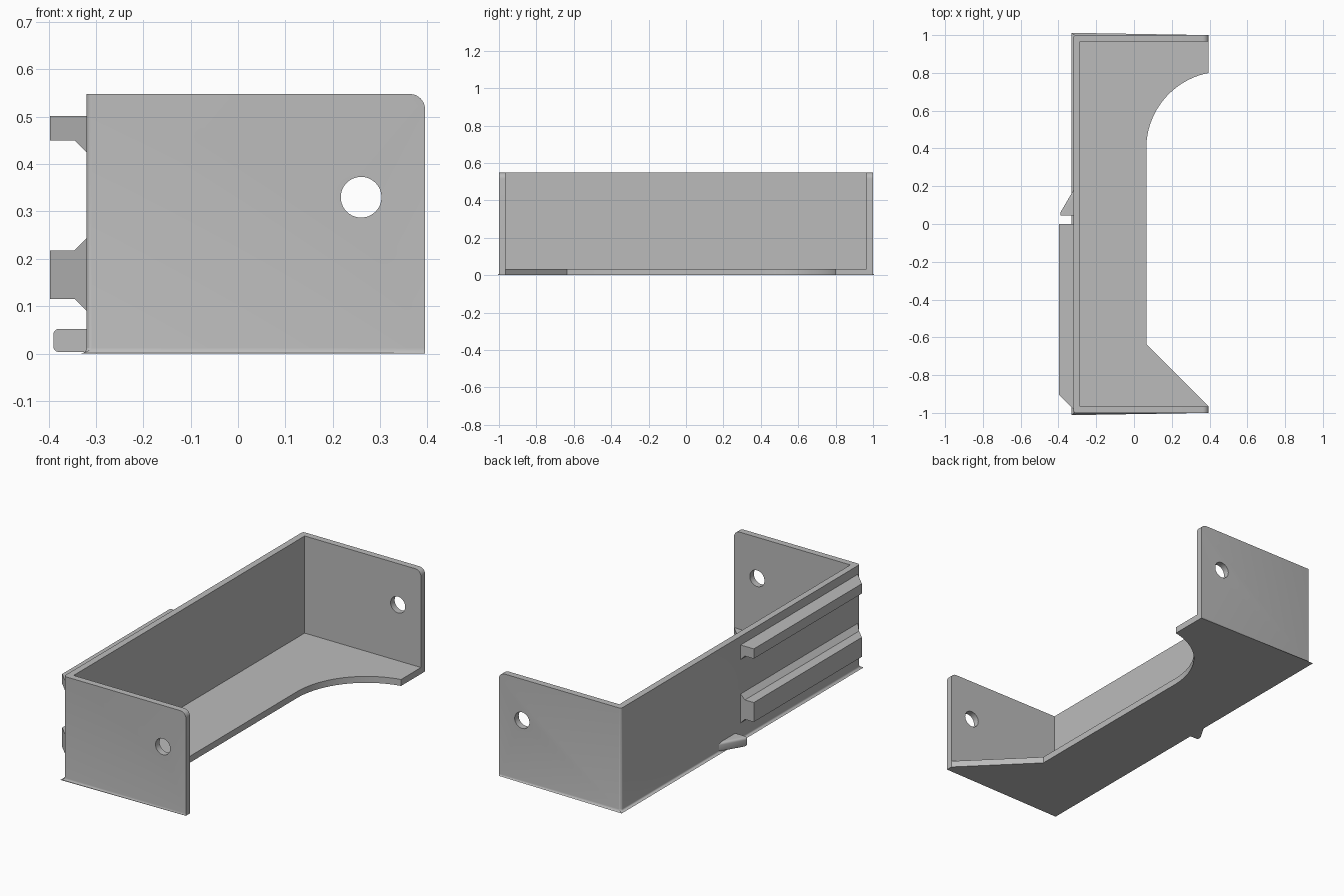
import bpy, bmesh, math
from mathutils import Vector

cube = bpy.data.objects.get("Cube")
if cube:
    bpy.data.objects.remove(cube, do_unlink=True)

# Single plain plastic colour
grey = bpy.data.materials.new("plain grey")
grey.use_nodes = True
colour = (0.5, 0.5, 0.5, 1)
grey.diffuse_color = colour
grey.node_tree.nodes["Principled BSDF"].inputs["Base Color"].default_value = colour

LEFT, RIGHT, HEIGHT, WALL = -0.32, 0.395, 0.548, 0.034


def make_object(name, bm):
    bmesh.ops.recalc_face_normals(bm, faces=bm.faces)
    mesh = bpy.data.meshes.new(name)
    bm.to_mesh(mesh)
    bm.free()
    mesh.materials.append(grey)
    obj = bpy.data.objects.new(name, mesh)
    bpy.context.collection.objects.link(obj)
    return obj


def loft(start, end):
    """Solid between two matching outlines."""
    bm = bmesh.new()
    a = [bm.verts.new(p) for p in start]
    b = [bm.verts.new(p) for p in end]
    bm.faces.new(a)
    bm.faces.new(b)
    for i in range(len(a)):
        j = (i + 1) % len(a)
        bm.faces.new((a[i], a[j], b[j], b[i]))
    return bm


def prism(outline, z0, z1):
    return loft([(x, y, z0) for x, y in outline], [(x, y, z1) for x, y in outline])


def block(x0, x1, y0, y1, z0, z1):
    return prism([(x0, y0), (x1, y0), (x1, y1), (x0, y1)], z0, z1)


def round_edges(bm, rule, radius, segments):
    edges = [e for e in bm.edges if rule(*[v.co for v in e.verts])]
    bmesh.ops.bevel(bm, geom=edges, offset=radius, segments=segments,
                    profile=0.5, affect='EDGES')


def smooth(obj):
    bpy.ops.object.select_all(action='DESELECT')
    obj.select_set(True)
    bpy.context.view_layer.objects.active = obj
    bpy.ops.object.shade_smooth_by_angle(angle=math.radians(30))


def cut(obj, cutter):
    cutter.hide_render = True
    mod = obj.modifiers.new("cut", 'BOOLEAN')
    mod.operation, mod.solver, mod.object = 'DIFFERENCE', 'EXACT', cutter
    bpy.context.view_layer.objects.active = obj
    bpy.ops.object.modifier_apply(modifier=mod.name)
    bpy.data.objects.remove(cutter, do_unlink=True)


# Outer block: rounded top ends, softened bottom and back edges
bm = block(LEFT, RIGHT, -1, 1, 0, HEIGHT)
round_edges(bm, lambda a, b: min(a.x, b.x) > 0.3 and min(a.z, b.z) > 0.5, 0.032, 8)


def outer_edge(a, b):
    along_bottom = max(a.z, b.z) < 0.001 and min(a.x, b.x) < 0.3
    bottom_end = max(a.z, b.z) < 0.001 and abs(a.y - b.y) < 0.001
    upright = max(a.x, b.x) < LEFT + 0.001 and abs(a.y - b.y) < 0.001
    return (along_bottom and abs(a.x - b.x) < 0.001) or bottom_end or upright


round_edges(bm, outer_edge, 0.012, 4)
bracket = make_object("bracket_body", bm)

# Hollow interior, open at the top and one side
cut(bracket, make_object("interior_cutter",
    block(LEFT + WALL, 0.6, -1 + WALL, 1 - WALL, WALL, 0.8)))

# Floor cutout: a curve at one end and a slope at the other
radius, centre = 0.407, Vector((0.472, 0.4))
sweep = math.acos((centre.x - RIGHT) / radius)
outline = [(0.5, -0.966), (RIGHT, -0.966), (0.065, -0.635)]
for i in range(25):
    t = sweep * i / 24
    outline.append((centre.x - radius * math.cos(t), centre.y + radius * math.sin(t)))
outline.append((0.5, outline[-1][1]))
cut(bracket, make_object("floor_cutter", prism(outline, -0.1, 0.2)))

# Screw holes through both end plates
ring = [(0.26 + 0.043 * math.cos(math.tau * i / 40),
         0.33 + 0.043 * math.sin(math.tau * i / 40)) for i in range(40)]
cut(bracket, make_object("hole_cutter",
    loft([(x, -1.2, z) for x, z in ring], [(x, 1.2, z) for x, z in ring])))
smooth(bracket)

# Mounting rails with flared roots and slanted front ends
rails = {
    "upper_rail": [(-0.397, 0.502), (-0.31, 0.502), (-0.31, 0.425),
                   (-0.32, 0.425), (-0.345, 0.45), (-0.397, 0.45)],
    "lower_rail": [(-0.397, 0.218), (-0.345, 0.218), (-0.32, 0.243), (-0.31, 0.243),
                   (-0.31, 0.09), (-0.32, 0.09), (-0.345, 0.115), (-0.397, 0.115)],
}
for name, profile in rails.items():
    make_object(name, loft([(x, -1.30 - x, z) for x, z in profile],
                           [(x, 0, z) for x, z in profile]))

# Wedge shaped catch low on the back wall
bm = prism([(-0.30, 0.045), (-0.39, 0.045), (-0.39, 0.06), (-0.32, 0.18), (-0.30, 0.18)],
           0.003, 0.052)
round_edges(bm, lambda a, b: (max(a.x, b.x) < -0.31 and abs(a.z - b.z) < 0.001), 0.012, 4)
smooth(make_object("catch", bm))
